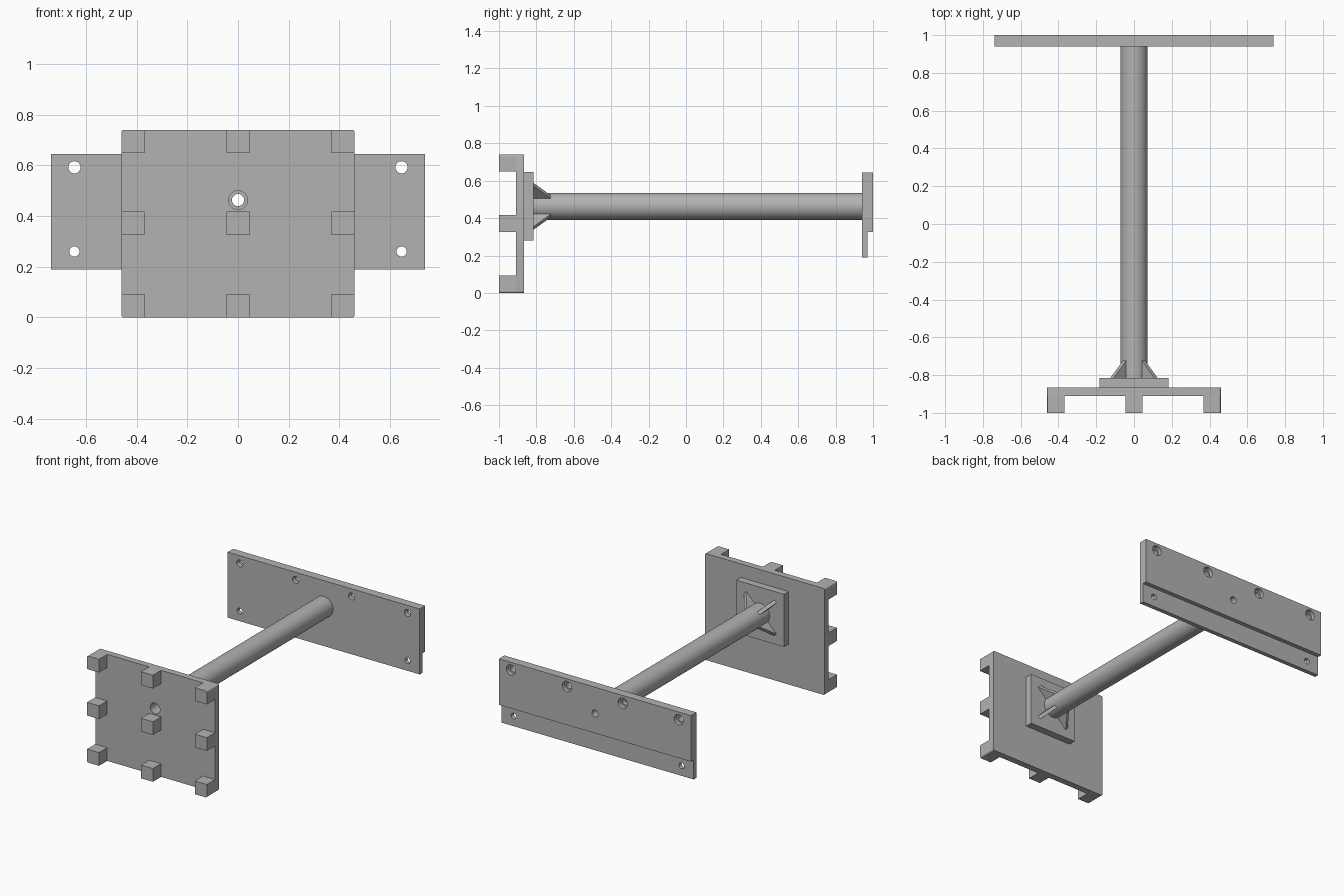
import bpy, bmesh, math
from mathutils import Matrix, Vector

cube = bpy.data.objects.get("Cube")
if cube:
    bpy.data.objects.remove(cube, do_unlink=True)

grey = bpy.data.materials.new("plain grey")
grey.use_nodes = True
grey.diffuse_color = (0.45, 0.45, 0.45, 1)
grey.node_tree.nodes["Principled BSDF"].inputs["Base Color"].default_value = grey.diffuse_color

AXIS_Z = 0.463
BORE = 0.037


def finish(name, bm):
    bmesh.ops.recalc_face_normals(bm, faces=bm.faces)
    mesh = bpy.data.meshes.new(name)
    bm.to_mesh(mesh)
    bm.free()
    mesh.materials.append(grey)
    obj = bpy.data.objects.new(name, mesh)
    bpy.context.collection.objects.link(obj)
    return obj


def prism(name, outline, lo, hi, place=Matrix()):
    """Extrude a 2D outline in local XZ from y = lo to y = hi."""
    bm = bmesh.new()
    face = bm.faces.new([bm.verts.new((u, lo, v)) for u, v in outline])
    out = bmesh.ops.extrude_face_region(bm, geom=[face])
    verts = [v for v in out["geom"] if isinstance(v, bmesh.types.BMVert)]
    bmesh.ops.translate(bm, verts=verts, vec=(0, hi - lo, 0))
    bm.transform(place)
    return finish(name, bm)


def box(name, x0, x1, y0, y1, z0, z1, round_corner=None):
    obj = prism(name, [(x0, z0), (x1, z0), (x1, z1), (x0, z1)], y0, y1)
    if round_corner:
        bm = bmesh.new()
        bm.from_mesh(obj.data)
        edges = [e for e in bm.edges if abs(e.verts[0].co.y - e.verts[1].co.y) > 0.01
                 and round_corner(e.verts[0].co)]
        if edges:
            bmesh.ops.bevel(bm, geom=edges, offset=0.01, segments=4, profile=0.5, affect="EDGES")
        bm.to_mesh(obj.data)
        bm.free()
    return obj


def cylinder(name, x, z, r, y0, y1, sides=32):
    ring = [(x + r * math.cos(i * math.tau / sides), z + r * math.sin(i * math.tau / sides))
            for i in range(sides)]
    return prism(name, ring, y0, y1)


def drill(obj, x, z, r, y0=-1.1, y1=1.1):
    """Cut a round hole along y and bake the result."""
    cutter = cylinder("hole_cutter", x, z, r, y0, y1)
    mod = obj.modifiers.new("hole", "BOOLEAN")
    mod.operation, mod.solver, mod.object = "DIFFERENCE", "EXACT", cutter
    graph = bpy.context.evaluated_depsgraph_get()
    mesh = bpy.data.meshes.new_from_object(obj.evaluated_get(graph))
    obj.modifiers.clear()
    obj.data = mesh
    bpy.data.objects.remove(cutter, do_unlink=True)


def smooth(obj):
    bpy.ops.object.select_all(action="DESELECT")
    obj.select_set(True)
    bpy.context.view_layer.objects.active = obj
    bpy.ops.object.shade_smooth_by_angle(angle=math.radians(30))


# Front plate with its rounded outer corners
def is_corner(co):
    return abs(co.x) > 0.45 and (co.z < 0.01 or co.z > 0.73)


front_plate = box("front_plate", -0.46, 0.46, -0.91, -0.865, 0, 0.74, is_corner)

# Three by three grid of square feet on the plate
for row, z in (("lower", 0.0), ("middle", 0.325), ("upper", 0.648)):
    for col, x in (("right", -0.46), ("centre", -0.046), ("left", 0.368)):
        box(f"foot_{row}_{col}", x, x + 0.092, -1, -0.91, z, z + 0.092, is_corner)

# Square pad behind the plate
pad = box("mounting_pad", -0.183, 0.183, -0.865, -0.815, AXIS_Z - 0.183, AXIS_Z + 0.183)

# Long tube joining both plates
tube = cylinder("tube", 0, AXIS_Z, 0.072, -0.815, 0.94, 64)

for part in (front_plate, pad, tube):
    drill(part, 0, AXIS_Z, BORE)

# Four diagonal gussets, sloping from the pad to the tube
for i in range(4):
    spin = Matrix.Rotation(math.radians(45 + 90 * i), 4, "Y")
    stand = Matrix.Rotation(math.radians(-90), 4, "X")
    place = Matrix.Translation(Vector((0, -0.815, AXIS_Z))) @ spin @ stand
    # local z runs along the tube once stood up
    prism(f"gusset_{i + 1}", [(0.06, 0), (0.165, 0), (0.07, 0.093), (0.06, 0.093)],
          -0.012, 0.012, place)

# Wall plate: thick upper part stepping down to a thin lower lip
step = [(0.94, 0.19), (0.97, 0.19), (0.97, 0.325), (1, 0.325), (1, 0.645), (0.94, 0.645)]
turn = Matrix.Rotation(math.radians(90), 4, "Z")
wall_plate = prism("wall_plate", [(y, z) for y, z in step], -0.738, 0.738, turn)

# Screw holes, the upper ones counterbored from the back
for x in (-0.645, -0.215, 0.215, 0.645):
    drill(wall_plate, x, 0.592, 0.024)
    drill(wall_plate, x, 0.592, 0.036, 0.972, 1.1)
for x in (-0.645, 0.645):
    drill(wall_plate, x, 0.26, 0.02)
drill(wall_plate, 0, AXIS_Z, 0.024)

for part in (front_plate, pad, tube, wall_plate):
    smooth(part)
